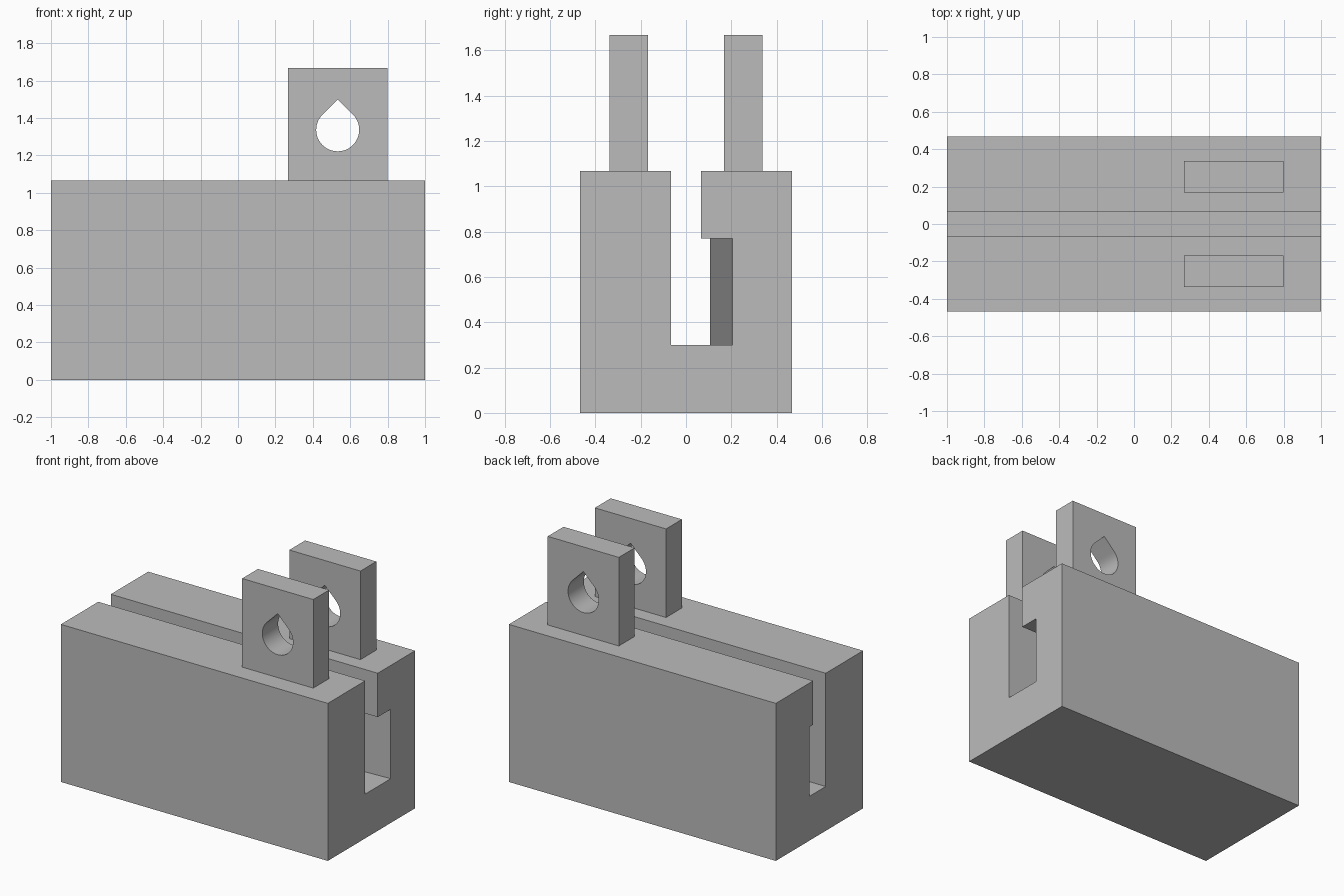
import bpy
import bmesh
from math import sin, cos, radians
from mathutils import Vector

default = bpy.data.objects.get("Cube")
if default:
    bpy.data.objects.remove(default)

grey = bpy.data.materials.new("plain grey")
grey.use_nodes = True
colour = (0.5, 0.5, 0.5, 1)
grey.diffuse_color = colour
grey.node_tree.nodes["Principled BSDF"].inputs["Base Color"].default_value = colour

HALF_LENGTH, HALF_DEPTH, TOP = 1.0, 0.467, 1.067
SLOT, FLOOR, CEILING = 0.067, 0.3, 0.77


def finish(bm, name):
    bmesh.ops.recalc_face_normals(bm, faces=bm.faces)
    mesh = bpy.data.meshes.new(name)
    bm.to_mesh(mesh)
    bm.free()
    mesh.materials.append(grey)
    obj = bpy.data.objects.new(name, mesh)
    bpy.context.collection.objects.link(obj)
    return obj


def body_section(undercut):
    """Slotted block outline in (y, z); undercut is the y of the recessed wall."""
    return [(-HALF_DEPTH, 0), (HALF_DEPTH, 0), (HALF_DEPTH, TOP), (SLOT, TOP),
            (SLOT, CEILING), (undercut, CEILING), (undercut, FLOOR),
            (-SLOT, FLOOR), (-SLOT, TOP), (-HALF_DEPTH, TOP)]


# Slotted block, with the recessed wall tapering along its length
bm = bmesh.new()
ends = [[bm.verts.new((x, y, z)) for y, z in body_section(cut)]
        for x, cut in ((-HALF_LENGTH, 0.107), (HALF_LENGTH, 0.206))]
for ring in ends:
    bm.faces.new(ring)
count = len(ends[0])
for i in range(count):
    j = (i + 1) % count
    bm.faces.new((ends[0][i], ends[0][j], ends[1][j], ends[1][i]))
finish(bm, "slotted_block")


# Upright lugs, each with a teardrop hole
def lug(name, y_front, thickness):
    left, right, top = 0.267, 0.8, 1.667
    centre_x, centre_z, radius = 0.533, 1.337, 0.115
    outline = [(left, TOP), (right, TOP), (right, top), (left, top)]
    angles = [radians(135 + 270 * i / 36) for i in range(37)]
    hole = [(centre_x + radius * cos(a), centre_z + radius * sin(a)) for a in angles]
    hole.append((centre_x, centre_z + radius * 2 ** 0.5))

    bm = bmesh.new()
    edges = []
    for loop in (outline, hole):
        verts = [bm.verts.new((x, y_front, z)) for x, z in loop]
        edges += [bm.edges.new((v, verts[(i + 1) % len(verts)]))
                  for i, v in enumerate(verts)]
    bmesh.ops.triangle_fill(bm, edges=edges, use_beauty=True)
    grown = bmesh.ops.extrude_face_region(bm, geom=bm.faces[:], use_keep_orig=True)
    moved = [g for g in grown["geom"] if isinstance(g, bmesh.types.BMVert)]
    bmesh.ops.translate(bm, verts=moved, vec=Vector((0, thickness, 0)))
    obj = finish(bm, name)

    bpy.ops.object.select_all(action="DESELECT")
    obj.select_set(True)
    bpy.context.view_layer.objects.active = obj
    bpy.ops.object.shade_smooth_by_angle(angle=radians(30))


lug("front_lug", -0.337, 0.169)
lug("back_lug", 0.168, 0.169)
